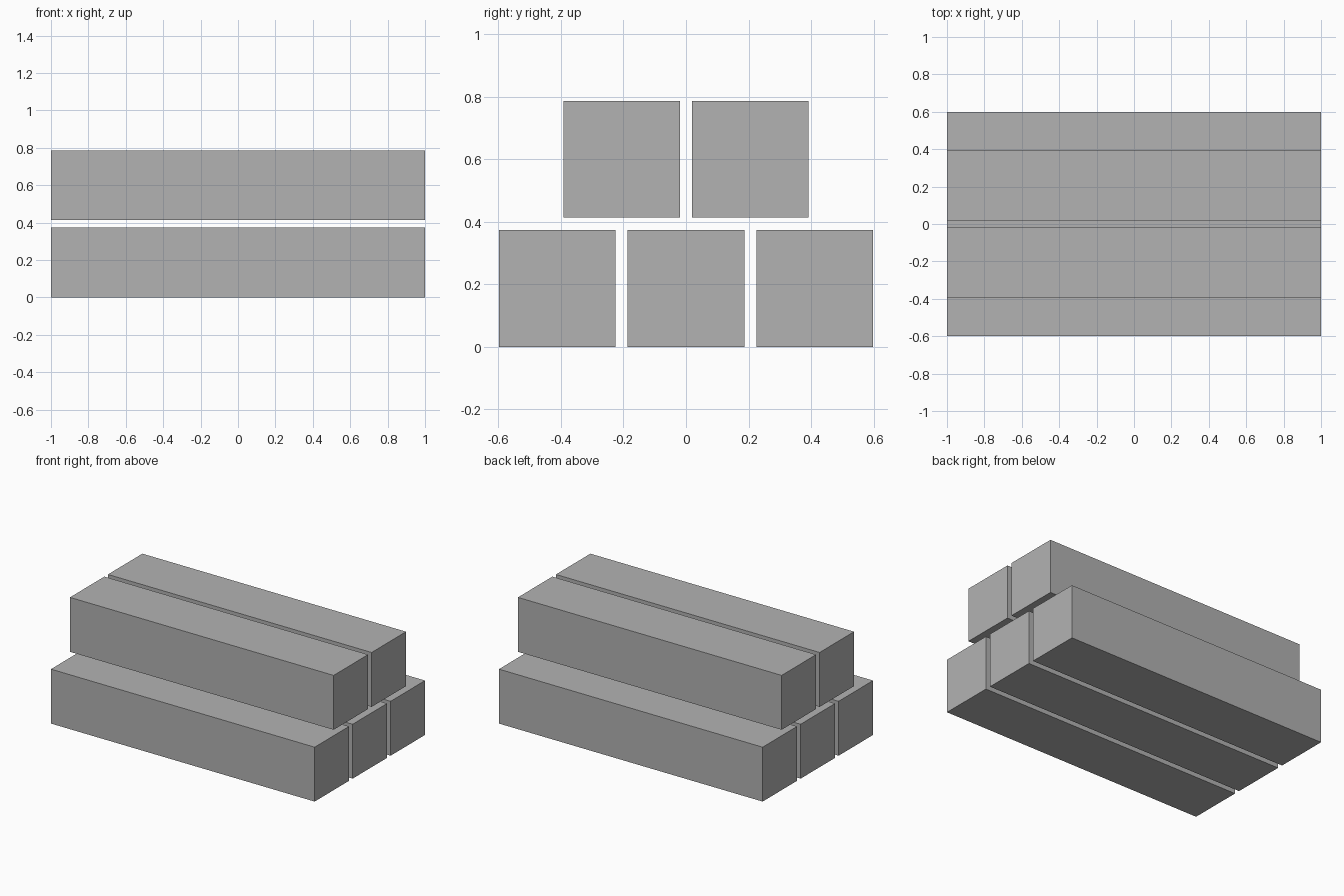
import bpy

# Remove the default cube
cube = bpy.data.objects.get("Cube")
if cube:
    bpy.data.objects.remove(cube, do_unlink=True)

LENGTH, SIDE, PITCH = 2.0, 0.373, 0.4115

# Single grey colour
grey = bpy.data.materials.new("plain_grey")
grey.use_nodes = True
colour = (0.448, 0.448, 0.448, 1.0)
grey.diffuse_color = colour
bsdf = next(n for n in grey.node_tree.nodes if n.type == "BSDF_PRINCIPLED")
bsdf.inputs["Base Color"].default_value = colour


def add_beam(name, y, bottom):
    """Square beam lying along x, resting at height bottom."""
    bpy.ops.mesh.primitive_cube_add(size=1, location=(0, y, bottom + SIDE / 2))
    beam = bpy.context.object
    beam.name = name
    beam.scale = (LENGTH, SIDE, SIDE)
    bpy.ops.object.transform_apply(location=False, rotation=False, scale=True)
    beam.data.materials.append(grey)


# Stack: three beams below, two above, each row centred
for row, (label, count) in enumerate((("lower", 3), ("upper", 2))):
    for i in range(count):
        y = (i - (count - 1) / 2) * PITCH
        add_beam(f"{label}_beam_{i + 1}", y, row * (PITCH + 0.002))
